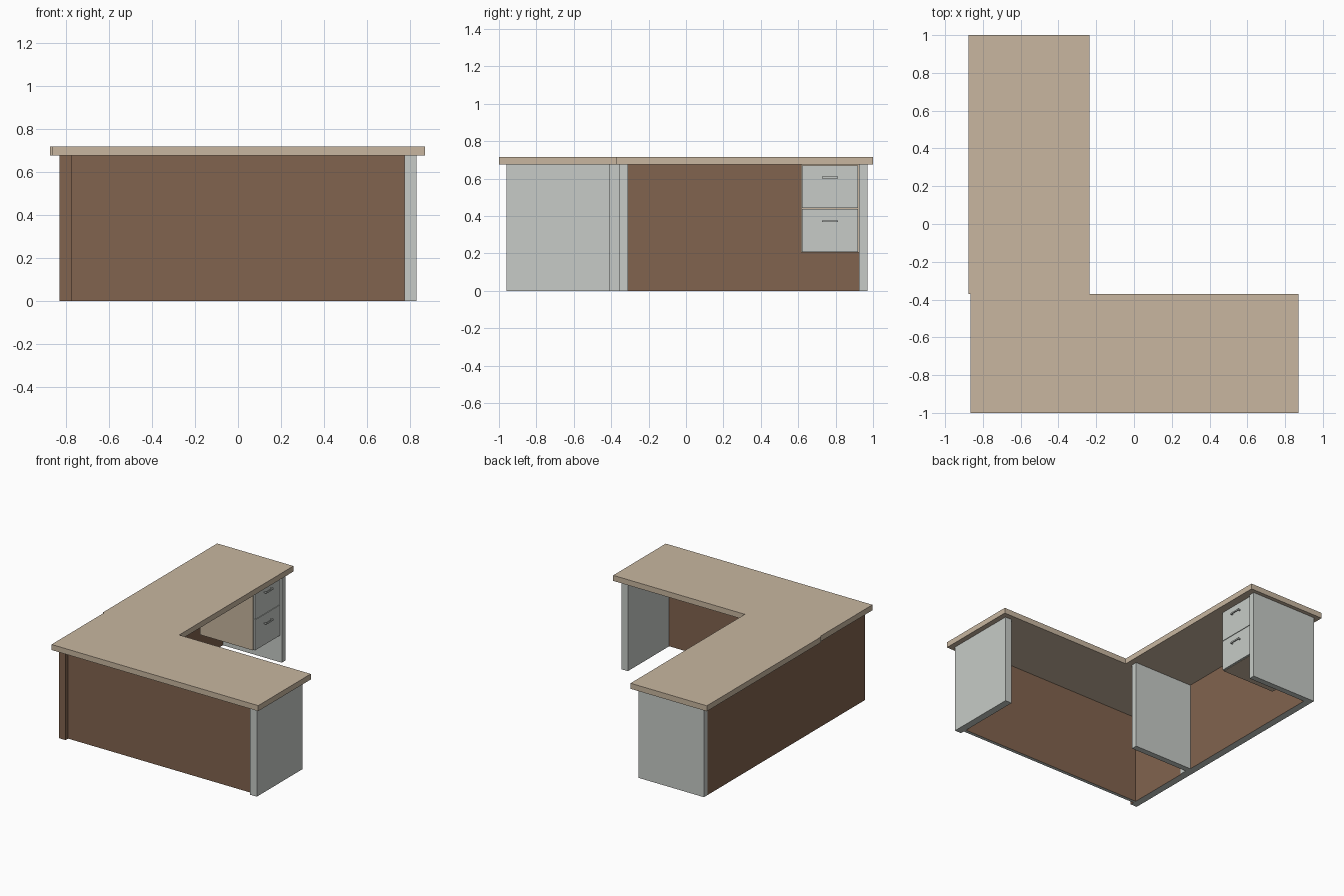
import bpy, bmesh

if "Cube" in bpy.data.objects:
    bpy.data.objects.remove(bpy.data.objects["Cube"])


def material(name, rgb):
    m = bpy.data.materials.new(name)
    m.diffuse_color = (*rgb, 1)
    m.use_nodes = True
    m.node_tree.nodes["Principled BSDF"].inputs["Base Color"].default_value = m.diffuse_color
    return m


WOOD = material("light_wood", (0.58, 0.47, 0.35))
BROWN = material("brown_panel", (0.22, 0.125, 0.077))
GREY = material("grey_laminate", (0.57, 0.60, 0.57))


def box(name, x, y, z, mat, base_mat=None):
    """Box from (min, max) ranges, optionally with another material underneath."""
    bm = bmesh.new()
    bmesh.ops.create_cube(bm, size=1)
    for v in bm.verts:
        v.co = [r[0] + (c + 0.5) * (r[1] - r[0]) for c, r in zip(v.co, (x, y, z))]
    bm.normal_update()
    me = bpy.data.meshes.new(name)
    me.materials.append(mat)
    if base_mat:
        me.materials.append(base_mat)
        for f in bm.faces:
            if f.normal.z < -0.5:
                f.material_index = 1
    bm.to_mesh(me)
    bm.free()
    ob = bpy.data.objects.new(name, me)
    bpy.context.collection.objects.link(ob)
    return ob


TOP = (0.675, 0.717)
LEG = (0, 0.675)

# Two worktops meeting in an L
box("front_worktop", (-0.865, 0.87), (-1, -0.37), TOP, WOOD)
box("return_worktop", (-0.875, -0.235), (-0.37, 1), TOP, WOOD)

# Grey supporting panels
box("front_end_panel", (0.775, 0.83), (-0.96, -0.41), LEG, GREY)
box("middle_panel", (-0.775, -0.28), (-0.355, -0.31), LEG, GREY)
box("return_end_panel", (-0.83, -0.28), (0.925, 0.97), LEG, GREY)
box("corner_strip", (-0.775, -0.77), (-0.41, -0.355), LEG, GREY)

# Brown modesty panels, with grey bottom edges
box("front_modesty_panel", (-0.775, 0.775), (-0.93, -0.905), LEG, BROWN, GREY)
box("side_modesty_panel", (-0.83, -0.775), (-0.96, 0.925), LEG, BROWN, GREY)

# Hanging drawer pedestal
box("drawer_cabinet", (-0.75, -0.305), (0.615, 0.925), (0.205, 0.675), WOOD)

# Drawer fronts with bar handles
for label, z0, z1 in (("lower", 0.207, 0.438), ("upper", 0.442, 0.67)):
    box(label + "_drawer_front", (-0.305, -0.29), (0.62, 0.92), (z0, z1), GREY)
    zh = z0 + 0.16
    hz = (zh, zh + 0.01)
    box(label + "_handle_bar", (-0.277, -0.27), (0.727, 0.813), hz, GREY)
    for side, y in (("near", 0.727), ("far", 0.806)):
        box(f"{label}_handle_{side}_post", (-0.29, -0.277), (y, y + 0.007), hz, GREY)
